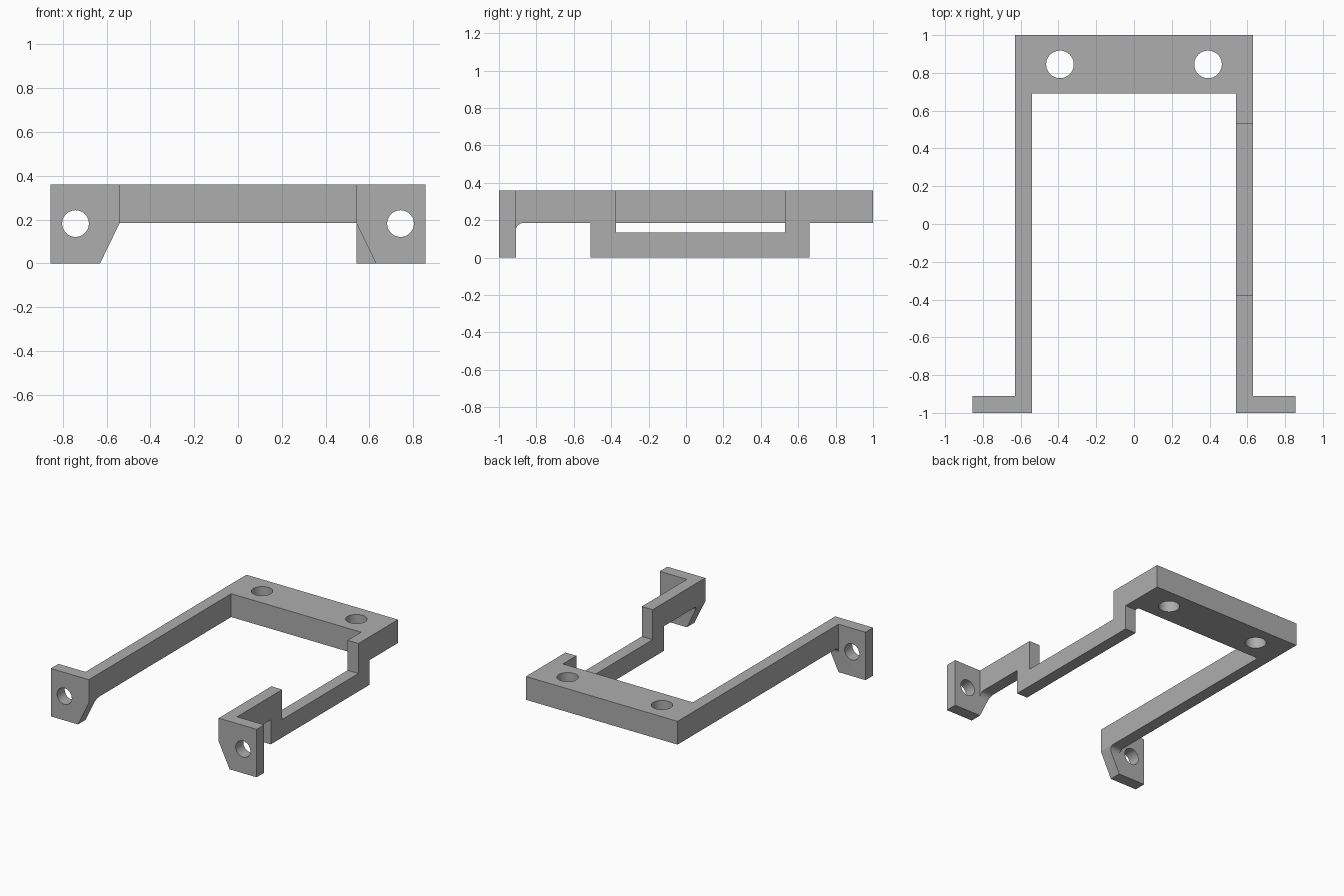
import bpy, bmesh, math
from mathutils import Vector

cube = bpy.data.objects.get("Cube")
if cube:
    bpy.data.objects.remove(cube, do_unlink=True)

# Main dimensions
TOP, UNDER = 0.36, 0.185
IN, OUT, TAB = 0.54, 0.63, 0.855
TAB_BACK, PLATE_FRONT = -0.91, 0.69
FILLET = 0.04

grey = bpy.data.materials.new("matte grey")
grey.use_nodes = True
colour = (0.42, 0.42, 0.42, 1)
grey.diffuse_color = colour
grey.node_tree.nodes["Principled BSDF"].inputs["Base Color"].default_value = colour


def prism(name, points, axis, start, end):
    """Extrude a flat outline along x, y or z."""
    place = {"x": lambda a, b: Vector((start, a, b)),
             "y": lambda a, b: Vector((a, start, b)),
             "z": lambda a, b: Vector((a, b, start))}[axis]
    step = Vector([end - start if axis == k else 0 for k in "xyz"])
    bm = bmesh.new()
    face = bm.faces.new([bm.verts.new(place(a, b)) for a, b in points])
    grown = bmesh.ops.extrude_face_region(bm, geom=[face])["geom"]
    bmesh.ops.translate(bm, vec=step, verts=[v for v in grown if isinstance(v, bmesh.types.BMVert)])
    bmesh.ops.recalc_face_normals(bm, faces=bm.faces)
    mesh = bpy.data.meshes.new(name)
    bm.to_mesh(mesh)
    bm.free()
    mesh.materials.append(grey)
    obj = bpy.data.objects.new(name, mesh)
    bpy.context.collection.objects.link(obj)
    return obj


def circle(a, b, radius, count=48):
    return [(a + radius * math.cos(math.tau * i / count),
             b + radius * math.sin(math.tau * i / count)) for i in range(count)]


def combine(target, tool, operation):
    """Join or cut with a helper, then discard the helper."""
    tool.hide_render = True
    mod = target.modifiers.new(operation, "BOOLEAN")
    mod.operation, mod.object, mod.solver = operation, tool, "EXACT"
    bpy.context.view_layer.objects.active = target
    bpy.ops.object.modifier_apply(modifier=mod.name)
    bpy.data.objects.remove(tool, do_unlink=True)


# Rear cross plate
frame = prism("mounting_frame", [(-OUT, PLATE_FRONT), (OUT, PLATE_FRONT), (OUT, 1), (-OUT, 1)],
              "z", UNDER, TOP)

# Rounded inside corner where each arm meets its tab
fillet = [(TAB_BACK + FILLET * (1 - math.sin(t)), UNDER - FILLET * (1 - math.cos(t)))
          for t in [math.pi / 2 * i / 8 for i in range(9)]]
# Dropped middle of the left arm
drop_under = [(-0.51, UNDER), (-0.51, 0), (0.66, 0), (0.66, UNDER)]
drop_top = [(0.53, TOP), (0.53, 0.135), (-0.375, 0.135), (-0.375, TOP)]

for side, label in ((1, "left"), (-1, "right")):
    dropped = side == 1
    outline = ([(TAB_BACK, TOP)] + fillet[::-1] + (drop_under if dropped else [])
               + [(PLATE_FRONT, UNDER), (PLATE_FRONT, TOP)] + (drop_top if dropped else []))
    arm = prism(label + "_arm", outline, "x", side * IN, side * OUT)
    # Slanted lower corner, cut through the rounded part
    wedge = [(side * IN, UNDER), (side * OUT, 0), (side * 0.5, 0), (side * 0.5, UNDER)]
    combine(arm, prism("wedge_cutter", wedge, "y", -1.1, -0.8), "DIFFERENCE")
    combine(frame, arm, "UNION")
    # Front mounting tab
    tab = [(side * x, z) for x, z in
           ((IN, TOP), (IN, UNDER), (OUT, 0), (TAB, 0), (TAB, TOP))]
    combine(frame, prism(label + "_tab", tab, "y", -1, TAB_BACK), "UNION")
    # Screw holes in tab and plate
    combine(frame, prism("tab_hole", circle(side * 0.742, 0.182, 0.061), "y", -1.1, -0.8), "DIFFERENCE")
    combine(frame, prism("plate_hole", circle(side * 0.392, 0.845, 0.073), "z", 0, 0.5), "DIFFERENCE")

# Clean up flat areas, keep hard edges and smooth round walls
bm = bmesh.new()
bm.from_mesh(frame.data)
bmesh.ops.remove_doubles(bm, verts=bm.verts, dist=0.0001)
bmesh.ops.dissolve_limit(bm, angle_limit=math.radians(1), verts=bm.verts, edges=bm.edges)
bm.to_mesh(frame.data)
bm.free()
bpy.ops.object.select_all(action="DESELECT")
frame.select_set(True)
bpy.context.view_layer.objects.active = frame
bpy.ops.object.shade_smooth_by_angle(angle=math.radians(25))
